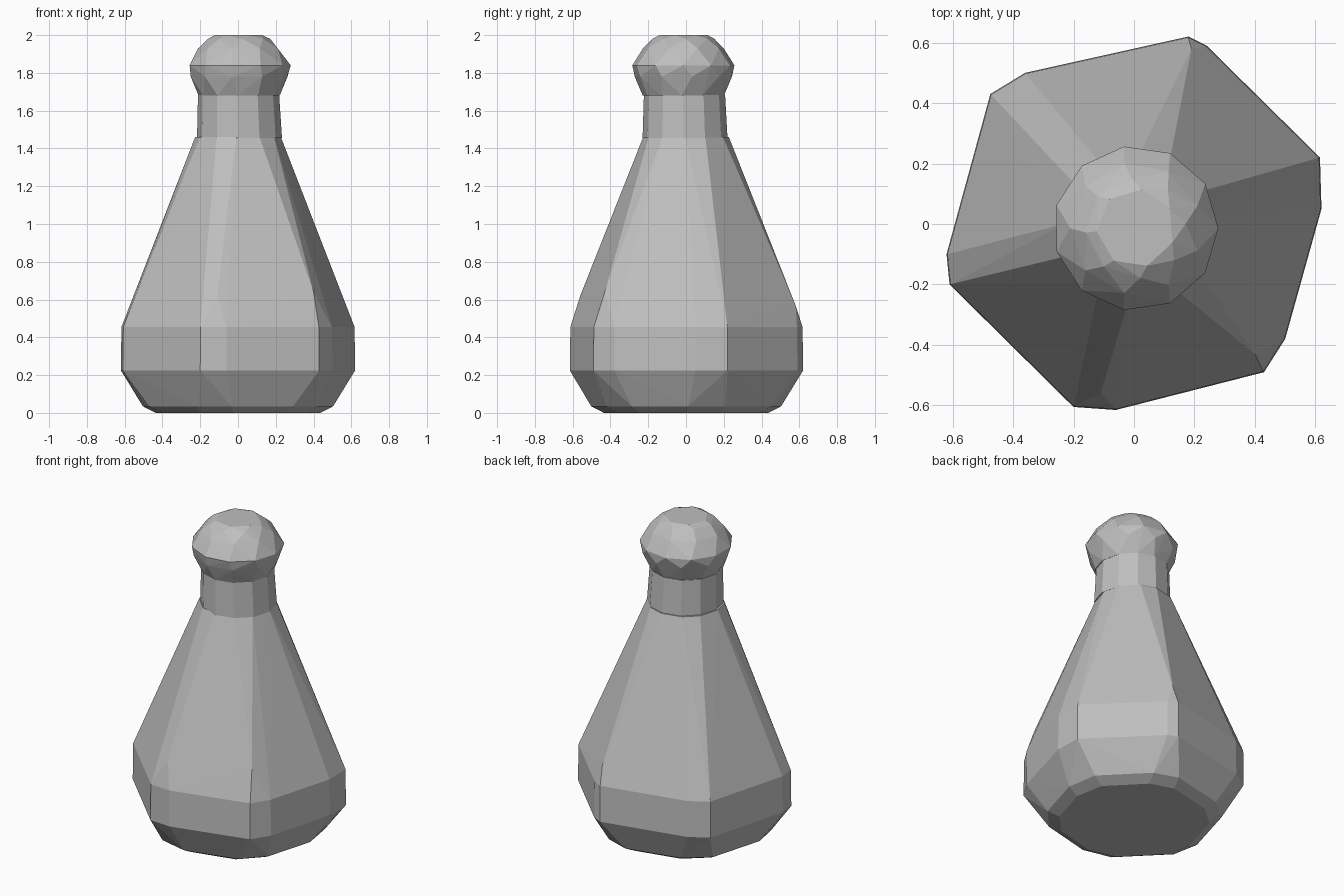
import bpy
import bmesh
import math
from mathutils import Vector

cube = bpy.data.objects.get("Cube")
if cube:
    bpy.data.objects.remove(cube, do_unlink=True)

grey = bpy.data.materials.new("plain grey")
grey.use_nodes = True
colour = (0.52, 0.52, 0.52, 1)
grey.diffuse_color = colour
grey.node_tree.nodes["Principled BSDF"].inputs["Base Color"].default_value = colour


def hull_part(name, points):
    """Flat-shaded convex solid around the points."""
    bm = bmesh.new()
    for p in points:
        bm.verts.new(p)
    result = bmesh.ops.convex_hull(bm, input=bm.verts[:])
    loose = {g for g in result["geom_interior"] + result["geom_unused"]
             if isinstance(g, bmesh.types.BMVert) and g.is_valid}
    bmesh.ops.delete(bm, geom=list(loose), context="VERTS")
    bmesh.ops.dissolve_limit(bm, angle_limit=math.radians(1),
                             verts=bm.verts[:], edges=bm.edges[:])
    bmesh.ops.recalc_face_normals(bm, faces=bm.faces[:])
    mesh = bpy.data.meshes.new(name)
    bm.to_mesh(mesh)
    bm.free()
    mesh.materials.append(grey)
    obj = bpy.data.objects.new(name, mesh)
    bpy.context.collection.objects.link(obj)
    return obj


def ring(z, radius, sides, turn=0, cx=0, cy=0):
    angles = [math.radians(turn + 360 * i / sides) for i in range(sides)]
    return [Vector((cx + radius * math.cos(a), cy + radius * math.sin(a), z)) for a in angles]


# Hexagonal outline with chamfered corners, at the widest part of the body
outline = [(.62, .05), (.615, .22), (.24, .59), (.18, .62),
           (-.36, .50), (-.475, .43), (-.62, -.10), (-.61, -.20),
           (-.20, -.605), (-.06, -.615), (.43, -.49), (.50, -.38)]


def body_ring(z, radius, roundness):
    """Outline scaled to the radius and blended towards a circle."""
    circle = ring(z, radius, 12, -2)
    corners = [Vector((x * radius / .635, y * radius / .635, z)) for x, y in outline]
    return [a.lerp(b, roundness) for a, b in zip(corners, circle)]


# Body: foot, belly and tapering shoulder
body = []
for z, radius, roundness in [(0, .44, .6), (.035, .51, .5), (.225, .635, 0),
                             (.455, .632, 0), (1.46, .228, .85)]:
    body += body_ring(z, radius, roundness)
body += [Vector((-.11, -.56, .62)), Vector((.19, .58, .57)), Vector((.40, -.43, .64))]
hull_part("body", body)

# Neck
hull_part("neck", ring(1.455, .225, 12, -2, .008, -.005) + ring(1.685, .215, 12, -2, .003, -.008))

# Faceted knob, with staggered rings
knob = []
for z, radius, sides, turn in [(1.68, .215, 12, -2), (1.78, .26, 10, 10),
                               (1.84, .273, 11, 0), (1.93, .217, 9, 20),
                               (1.98, .165, 8, 5), (2.0, .13, 7, 30)]:
    knob += ring(z, radius, sides, turn, .006, -.014)
hull_part("knob", knob)
